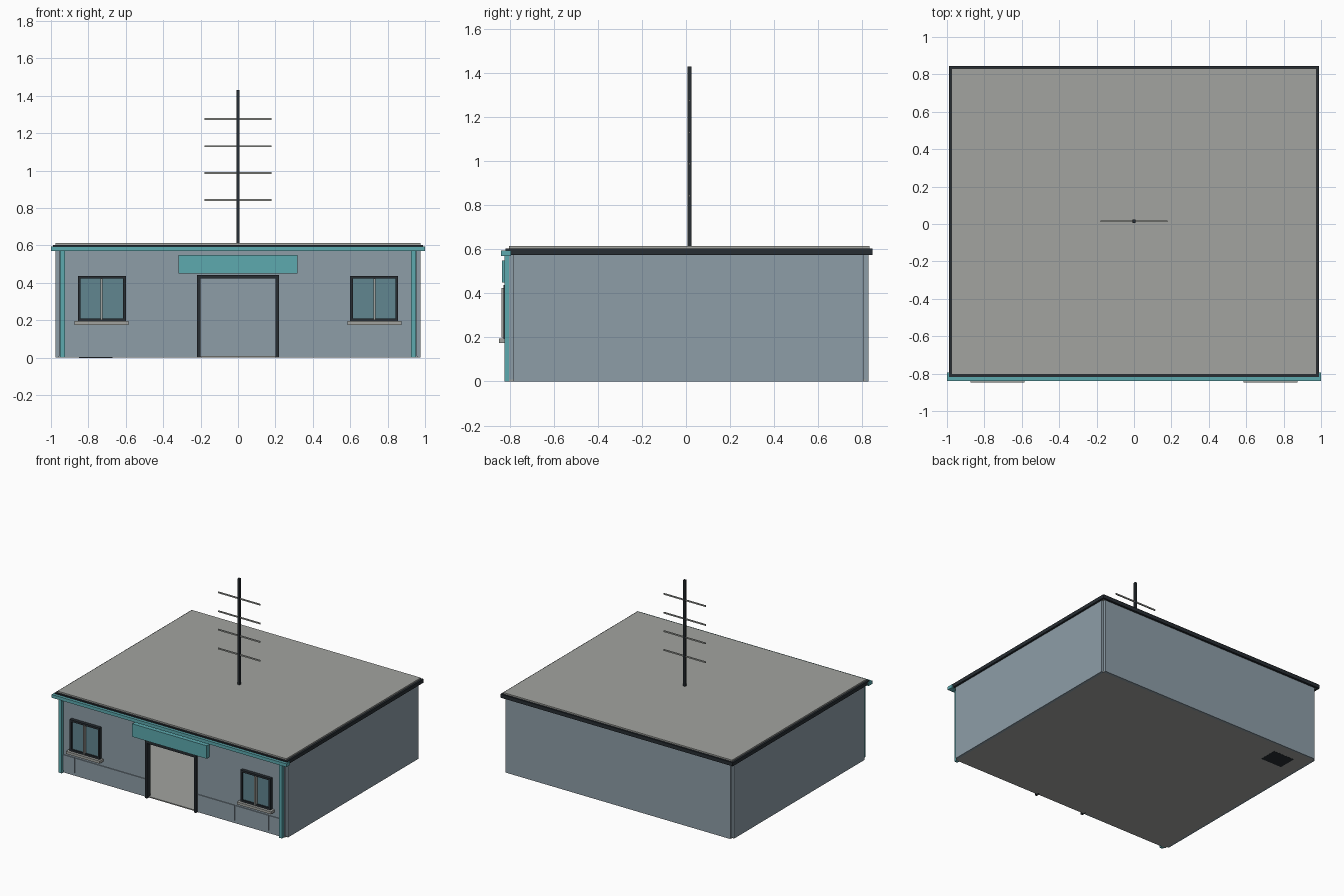
import bpy
from mathutils import Vector


def material(name, rgb):
    m = bpy.data.materials.new(name)
    m.diffuse_color = (*rgb, 1)
    return m


WALL = material("blue_grey_wall", (0.27, 0.34, 0.39))
TEAL = material("teal_trim", (0.11, 0.40, 0.43))
DARK = material("dark_trim", (0.02, 0.026, 0.032))
GLASS = material("window_glass", (0.12, 0.24, 0.28))
GREY = material("roof_grey", (0.36, 0.37, 0.35))


def box(name, x, y, z, mat=None):
    """Box given by its (min, max) range on each axis."""
    lo, hi = Vector((x[0], y[0], z[0])), Vector((x[1], y[1], z[1]))
    bpy.ops.mesh.primitive_cube_add(size=1, location=(lo + hi) / 2)
    ob = bpy.context.object
    ob.name = name
    ob.scale = hi - lo
    bpy.ops.object.transform_apply(location=False, rotation=False, scale=True)
    if mat:
        ob.data.materials.append(mat)
    return ob


def pair(name, x, y, z, mat=None):
    """Same box on the right and mirrored to the left."""
    box("right_" + name, x, y, z, mat)
    box("left_" + name, (-x[1], -x[0]), y, z, mat)


# Floor and walls, with an open doorway in the front
TOP = 0.58
box("floor", (-0.96, 0.96), (-0.80, 0.815), (0, 0.008), GREY)
pair("side_wall", (0.955, 0.975), (-0.783, 0.806), (0, TOP), WALL)
box("back_wall", (-0.957, 0.957), (0.806, 0.828), (0, TOP), WALL)
pair("front_wall", (0.21, 0.957), (-0.802, -0.78), (0, TOP), WALL)
box("front_wall_over_door", (-0.21, 0.21), (-0.802, -0.78), (0.43, TOP), WALL)

# Roof slab with dark edging
box("roof_slab", (-0.975, 0.975), (-0.804, 0.832), (0.577, 0.614), GREY)
pair("roof_edge_side", (0.973, 0.99), (-0.818, 0.845), (0.575, 0.603), DARK)
box("roof_edge_back", (-0.975, 0.975), (0.828, 0.845), (0.575, 0.603), DARK)
box("roof_edge_front", (-0.975, 0.975), (-0.818, -0.80), (0.575, 0.603), DARK)

# Teal fascia, corner posts and blank sign board
box("front_fascia", (-1, 1), (-0.84, -0.795), (0.57, 0.595), TEAL)
pair("corner_post", (0.926, 0.952), (-0.823, -0.797), (0, 0.575), TEAL)
box("sign_board", (-0.317, 0.317), (-0.835, -0.80), (0.45, 0.55), TEAL)

# Door frame
pair("door_jamb", (0.2, 0.218), (-0.822, -0.78), (0, 0.43), DARK)
box("door_lintel", (-0.218, 0.218), (-0.822, -0.78), (0.424, 0.443), DARK)

# Lower wall panels
for a, b in ((0.22, 0.536), (0.540, 0.825), (0.829, 0.926)):
    pair("plinth_panel", (a, b), (-0.808, -0.80), (0.02, 0.139), WALL)

# Windows: glass, four frame bars, mullion and sill
pair("window_glass", (0.61, 0.845), (-0.816, -0.80), (0.205, 0.43), GLASS)
pair("window_frame_inner", (0.6, 0.614), (-0.828, -0.80), (0.195, 0.437), DARK)
pair("window_frame_outer", (0.841, 0.855), (-0.828, -0.80), (0.195, 0.437), DARK)
pair("window_frame_top", (0.614, 0.841), (-0.828, -0.80), (0.422, 0.437), DARK)
pair("window_frame_bottom", (0.614, 0.841), (-0.828, -0.80), (0.195, 0.209), DARK)
pair("window_mullion", (0.724, 0.736), (-0.838, -0.81), (0.2, 0.424), GREY)
pair("window_sill", (0.585, 0.874), (-0.848, -0.80), (0.175, 0.195), GREY)

# Equipment cabinet standing in the back left corner
box("cabinet", (-0.86, -0.66), (0.58, 0.74), (0.01, 0.36), TEAL)
box("cabinet_base", (-0.85, -0.67), (0.59, 0.73), (-0.001, 0.012), DARK)

# Antenna mast and its cross bars
box("antenna_mast", (-0.009, 0.009), (0.006, 0.024), (0.60, 1.43), DARK)
for i, z in enumerate((0.843, 0.988, 1.13, 1.275)):
    box(f"antenna_bar_{i + 1}", (-0.18, 0.18), (0.011, 0.019), (z - 0.005, z + 0.005), GREY)
